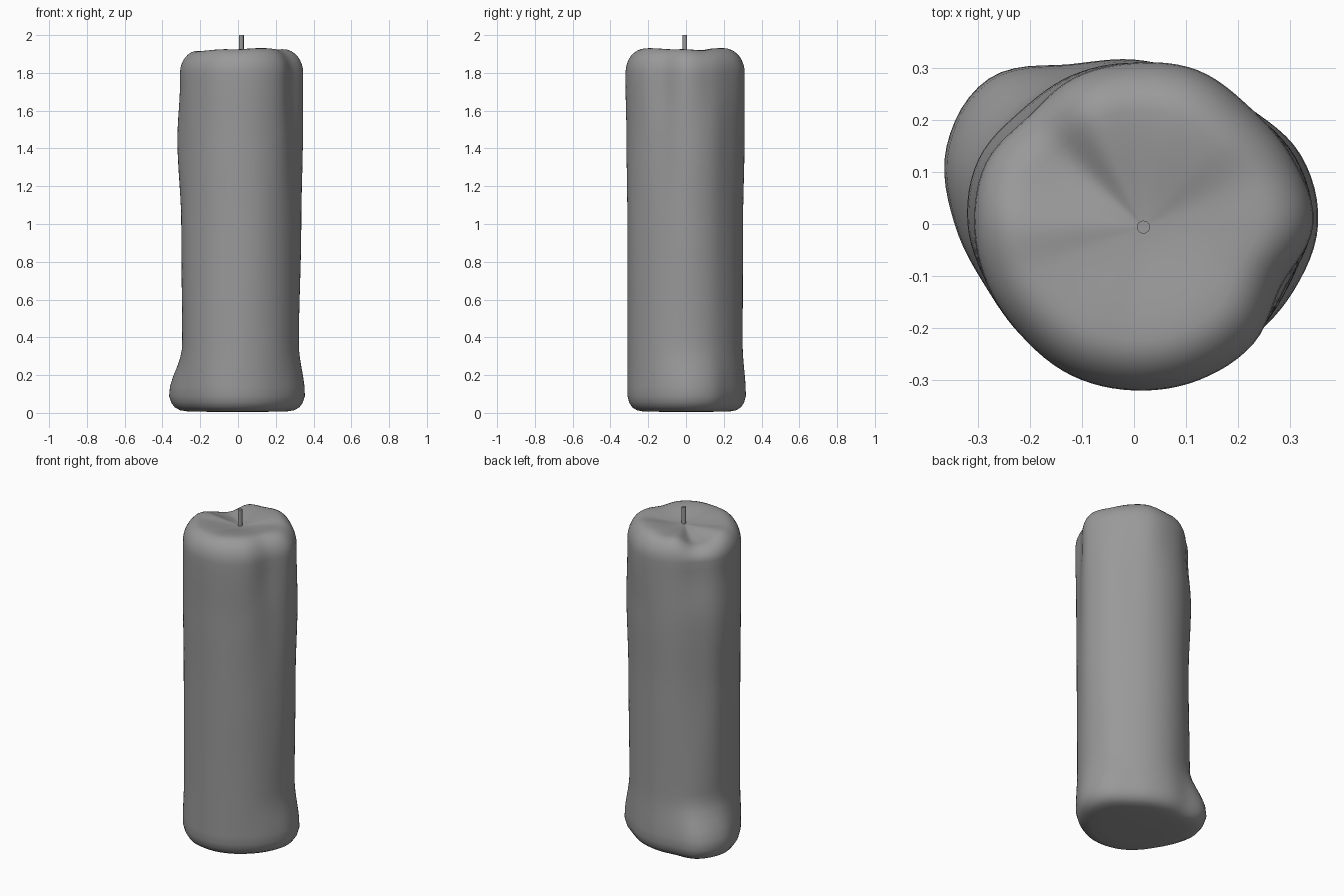
import bpy, bmesh
from math import cos, sin, pi

if "Cube" in bpy.data.objects:
    bpy.data.objects.remove(bpy.data.objects["Cube"])

SEG = 96

# Body radius at 16 directions (counter-clockwise from +x) for five heights
LEVEL_Z = [0.10, 0.36, 1.00, 1.45, 1.75]
LEVELS = [
    [.354, .347, .315, .31, .316, .332, .395, .390, .345, .31, .305, .31, .31, .31, .315, .333],
    [.322, .318, .304, .30, .300, .300, .308, .305, .295, .295, .30, .305, .31, .31, .313, .317],
    [.335, .325, .304, .30, .302, .302, .298, .308, .300, .30, .30, .305, .31, .315, .316, .320],
    [.343, .336, .312, .31, .310, .310, .308, .324, .320, .305, .305, .31, .315, .318, .320, .316],
    [.345, .330, .316, .32, .310, .304, .290, .308, .307, .305, .305, .315, .32, .325, .325, .307],
]
# Rim height: the wax has spilled over at the back left
RIM_Z = [1.925, 1.92, 1.93, 1.93, 1.918, 1.918, 1.875, 1.885, 1.915, 1.915,
         1.92, 1.925, 1.925, 1.93, 1.93, 1.925]


def around(table, i):
    """Smooth periodic (Catmull-Rom) lookup for segment i."""
    f = i / SEG * len(table)
    k, t = int(f), f - int(f)
    a, b, c, d = (table[(k + j) % len(table)] for j in (-1, 0, 1, 2))
    return b + .5 * t * (c - a + t * (2*a - 5*b + 4*c - d + t * (3*(b - c) + d - a)))


def radius(i, z):
    """Body radius at segment i and height z."""
    r = [around(row, i) for row in LEVELS]
    if z <= LEVEL_Z[0]:
        return r[0]
    for k in range(len(LEVEL_Z) - 1):
        if z <= LEVEL_Z[k + 1]:
            t = (z - LEVEL_Z[k]) / (LEVEL_Z[k + 1] - LEVEL_Z[k])
            t = t * t * (3 - 2 * t)
            return r[k] + (r[k + 1] - r[k]) * t
    return r[-1]


# Wax body: stacked rings of (radius, height) per segment
cx, cy, cz = 0.018, -0.006, 1.90
rings = []
for f, z in ((.45, .006), (.72, .007), (.84, .014), (.92, .03), (.97, .055)):
    rings.append([(radius(i, z) * f, z) for i in range(SEG)])
for n in range(35):
    z = .09 + n * (1.80 - .09) / 34
    rings.append([(radius(i, z), z) for i in range(SEG)])
for n in range(1, 9):
    a = n / 8 * pi / 2
    rings.append([(radius(i, 1.8) * (.70 + .30 * cos(a)),
                   1.8 + (around(RIM_Z, i) - 1.8) * sin(a)) for i in range(SEG)])
for n in range(1, 8):
    s = 1 - n / 8
    w = s * s * (3 - 2 * s)
    rings.append([(radius(i, 1.8) * .70 * s,
                   cz + (around(RIM_Z, i) - cz) * w) for i in range(SEG)])

bm = bmesh.new()
rows = []
for ring in rings:
    row = []
    for i, (r, z) in enumerate(ring):
        a = 2 * pi * i / SEG
        k = max(0, 1 - r / .22) if z > 1 else 0      # drift to the wick
        row.append(bm.verts.new((r * cos(a) + cx * k, r * sin(a) + cy * k, z)))
    rows.append(row)
for lo, hi in zip(rows, rows[1:]):
    for i in range(SEG):
        j = (i + 1) % SEG
        bm.faces.new((lo[i], lo[j], hi[j], hi[i]))
bottom = bm.verts.new((0, 0, .005))
top = bm.verts.new((cx, cy, cz))
for i in range(SEG):
    j = (i + 1) % SEG
    bm.faces.new((bottom, rows[0][j], rows[0][i]))
    bm.faces.new((top, rows[-1][i], rows[-1][j]))
for f in bm.faces:
    f.smooth = True
mesh = bpy.data.meshes.new("wax_body")
bm.to_mesh(mesh)
bm.free()
body = bpy.data.objects.new("wax_body", mesh)
bpy.context.collection.objects.link(body)

# Wick
bpy.ops.mesh.primitive_cylinder_add(vertices=16, radius=.0125, depth=.14,
                                    location=(cx, cy, 1.93))
wick = bpy.context.object
wick.name = "wick"
bpy.ops.object.shade_smooth_by_angle()

# Dark grey wax
mat = bpy.data.materials.new("dark_grey")
mat.diffuse_color = (.32, .32, .32, 1)
mat.use_nodes = True
mat.node_tree.nodes["Principled BSDF"].inputs["Base Color"].default_value = mat.diffuse_color
for ob in (body, wick):
    ob.data.materials.append(mat)
